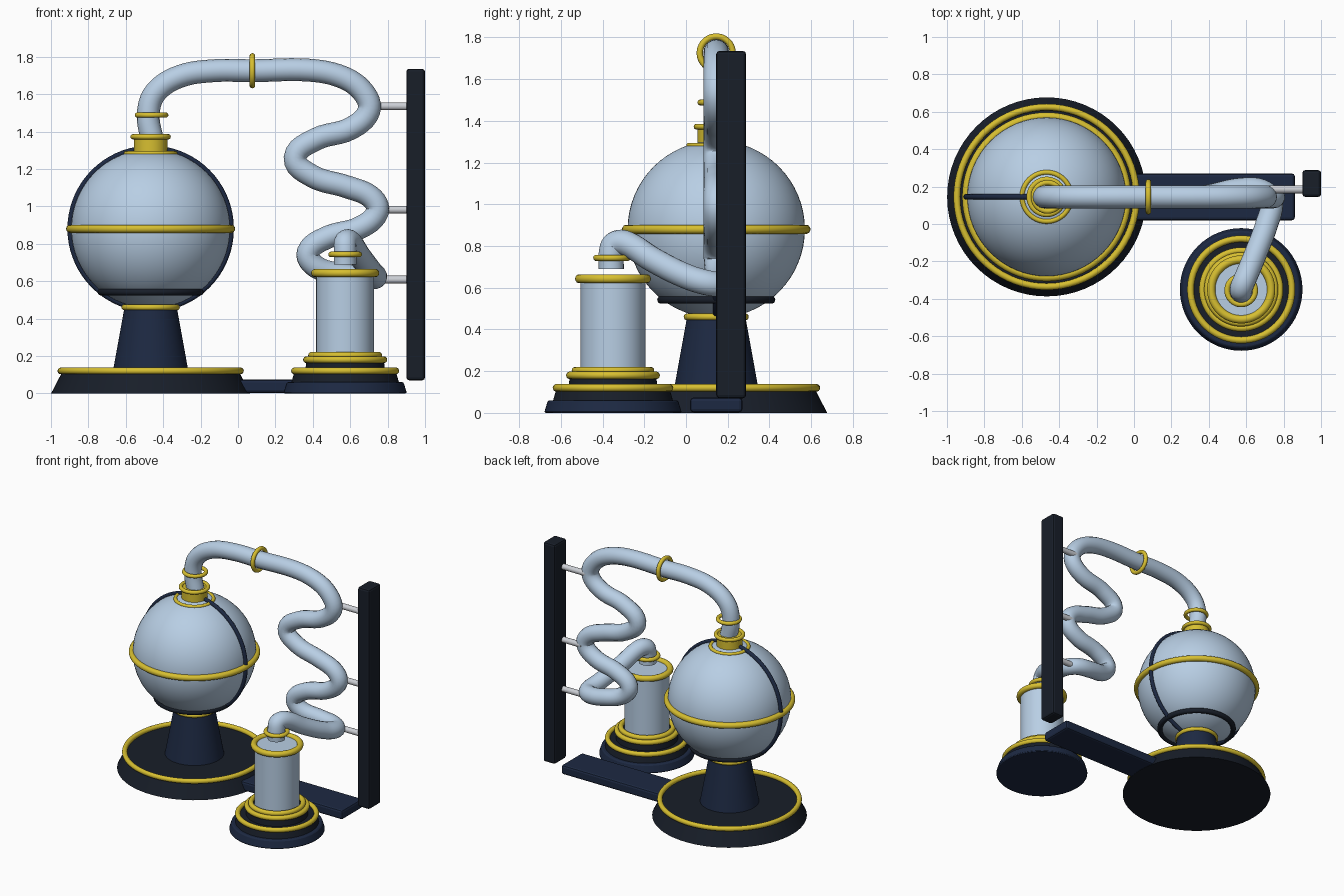
import bpy, math
from mathutils import Vector

if "Cube" in bpy.data.objects:
    bpy.data.objects.remove(bpy.data.objects["Cube"])


def mat(name, rgb):
    m = bpy.data.materials.new(name)
    m.diffuse_color = (*rgb, 1)
    m.use_nodes = True
    m.node_tree.nodes["Principled BSDF"].inputs["Base Color"].default_value = m.diffuse_color
    return m


GLASS = mat("pale_blue", (0.48, 0.62, 0.78))
GOLD = mat("gold", (0.68, 0.52, 0.03))
NAVY = mat("navy", (0.012, 0.022, 0.055))
BLACK = mat("near_black", (0.009, 0.013, 0.022))
STEEL = mat("steel", (0.6, 0.62, 0.66))

VX, VY = -0.467, 0.145      # boiling vessel axis
RX, RY = 0.573, -0.35       # receiver axis


def finish(name, m, angle=35):
    ob = bpy.context.object
    ob.name = name
    ob.data.materials.append(m)
    if angle:
        bpy.ops.object.shade_smooth_by_angle(angle=math.radians(angle))
    return ob


def bevel(ob, width):
    b = ob.modifiers.new("soft_edges", 'BEVEL')
    b.width, b.segments = width, 2
    b.limit_method = 'ANGLE'


def frustum(name, m, x, y, z0, z1, r0, r1, soft=0.0):
    bpy.ops.mesh.primitive_cone_add(vertices=64, radius1=r0, radius2=r1,
                                    depth=z1 - z0, location=(x, y, (z0 + z1) / 2))
    ob = finish(name, m)
    if soft:
        bevel(ob, soft)
    return ob


def ring(name, m, loc, major, minor, rot=(0, 0, 0)):
    bpy.ops.mesh.primitive_torus_add(major_radius=major, minor_radius=minor,
                                     major_segments=72, minor_segments=14,
                                     location=loc, rotation=rot)
    return finish(name, m, 60)


def box(name, m, lo, hi, soft=0.015):
    lo, hi = Vector(lo), Vector(hi)
    bpy.ops.mesh.primitive_cube_add(size=1, location=(lo + hi) / 2)
    ob = bpy.context.object
    ob.scale = hi - lo
    bpy.ops.object.transform_apply(location=False, rotation=False, scale=True)
    finish(name, m, 0)
    bevel(ob, soft)


# vessel base and pedestal
frustum("vessel_base", BLACK, VX, VY, 0, 0.11, 0.532, 0.475)
ring("vessel_base_ring", GOLD, (VX, VY, 0.12), 0.48, 0.018)
frustum("pedestal", NAVY, VX, VY, 0.10, 0.47, 0.205, 0.138)
ring("pedestal_ring", GOLD, (VX, VY, 0.46), 0.14, 0.016)

# spherical vessel with its bands
bpy.ops.mesh.primitive_uv_sphere_add(segments=64, ring_count=32, radius=0.425,
                                     location=(VX, VY, 0.88))
finish("vessel", GLASS, 60)
ring("equator_band", GOLD, (VX, VY, 0.88), 0.43, 0.022)
ring("meridian_band", NAVY, (VX, VY, 0.88), 0.43, 0.015, (math.pi / 2, 0, 0))
ring("lower_band", BLACK, (VX, VY, 0.542), 0.264, 0.019)

# neck
ring("shoulder_ring", GOLD, (VX, VY, 1.282), 0.131, 0.013)
frustum("neck_collar", GOLD, VX, VY, 1.27, 1.375, 0.09, 0.09)
ring("neck_lip", GOLD, (VX, VY, 1.372), 0.094, 0.014)
ring("neck_upper_ring", GOLD, (VX + 0.005, VY, 1.488), 0.076, 0.014)

# condenser pipe: over the top, down the zigzag, forward into the receiver
path = [(-0.455, VY, 1.34), (-0.48, VY, 1.49), (-0.44, VY, 1.61), (-0.31, VY, 1.695),
        (-0.13, VY, 1.725), (0.08, VY, 1.725), (0.38, VY, 1.728), (0.56, VY, 1.69),
        (0.67, VY, 1.61), (0.70, VY, 1.51), (0.60, VY, 1.415), (0.42, VY, 1.36),
        (0.305, VY, 1.26), (0.40, VY, 1.16), (0.58, VY, 1.105), (0.71, VY, 1.05),
        (0.745, VY, 0.97), (0.65, VY, 0.885), (0.48, VY, 0.835), (0.375, VY, 0.755),
        (0.42, 0.155, 0.675), (0.56, 0.185, 0.635), (0.68, 0.18, 0.62),
        (0.735, 0.12, 0.62), (0.71, 0.0, 0.655), (0.65, -0.16, 0.735),
        (0.60, -0.28, 0.81), (0.575, -0.34, 0.81), (RX, -0.358, 0.765),
        (RX, -0.358, 0.69)]
cu = bpy.data.curves.new("condenser_pipe", 'CURVE')
cu.dimensions = '3D'
cu.bevel_depth = 0.061
cu.bevel_resolution = 6
cu.resolution_u = 6
cu.use_fill_caps = True
sp = cu.splines.new('BEZIER')
sp.bezier_points.add(len(path) - 1)
for i, (bp, co) in enumerate(zip(sp.bezier_points, path)):
    # handles follow the neighbouring points for a smooth run
    p, a, b = Vector(co), Vector(path[max(i - 1, 0)]), Vector(path[min(i + 1, len(path) - 1)])
    t = (b - a).normalized()
    bp.co = p
    bp.handle_left_type = bp.handle_right_type = 'FREE'
    bp.handle_left = p - t * (p - a).length / 2.8
    bp.handle_right = p + t * (b - p).length / 2.8
cu.materials.append(GLASS)
bpy.context.collection.objects.link(bpy.data.objects.new("condenser_pipe", cu))
ring("pipe_ring", GOLD, (0.077, VY, 1.725), 0.079, 0.015, (0, math.pi / 2, 0))
ring("outlet_ring", GOLD, (RX, RY - 0.005, 0.743), 0.075, 0.015)

# stand: floor bar, post and pipe brackets
box("floor_bar", NAVY, (-0.05, 0.02, 0.003), (0.86, 0.27, 0.073))
box("post", BLACK, (0.90, 0.145, 0.07), (1.0, 0.288, 1.735))
for z, x0 in ((1.535, 0.70), (0.982, 0.74), (0.608, 0.72)):
    bpy.ops.mesh.primitive_cylinder_add(vertices=24, radius=0.021, depth=0.92 - x0,
                                        location=((x0 + 0.92) / 2, 0.185, z),
                                        rotation=(0, math.pi / 2, 0))
    finish("pipe_bracket", STEEL)

# receiver: stepped base, rings and cylinder
frustum("receiver_base", NAVY, RX, RY, 0, 0.06, 0.33, 0.312, 0.008)
frustum("receiver_step_low", BLACK, RX, RY, 0.05, 0.12, 0.29, 0.27)
frustum("receiver_step_high", BLACK, RX, RY, 0.11, 0.19, 0.215, 0.205)
for z, r in ((0.12, 0.271), (0.18, 0.207), (0.203, 0.18)):
    ring("receiver_base_ring", GOLD, (RX, RY, z), r, 0.018)
frustum("receiver", GLASS, RX, RY, 0.17, 0.645, 0.155, 0.155)
ring("receiver_rim", GOLD, (RX, RY, 0.643), 0.16, 0.022)
